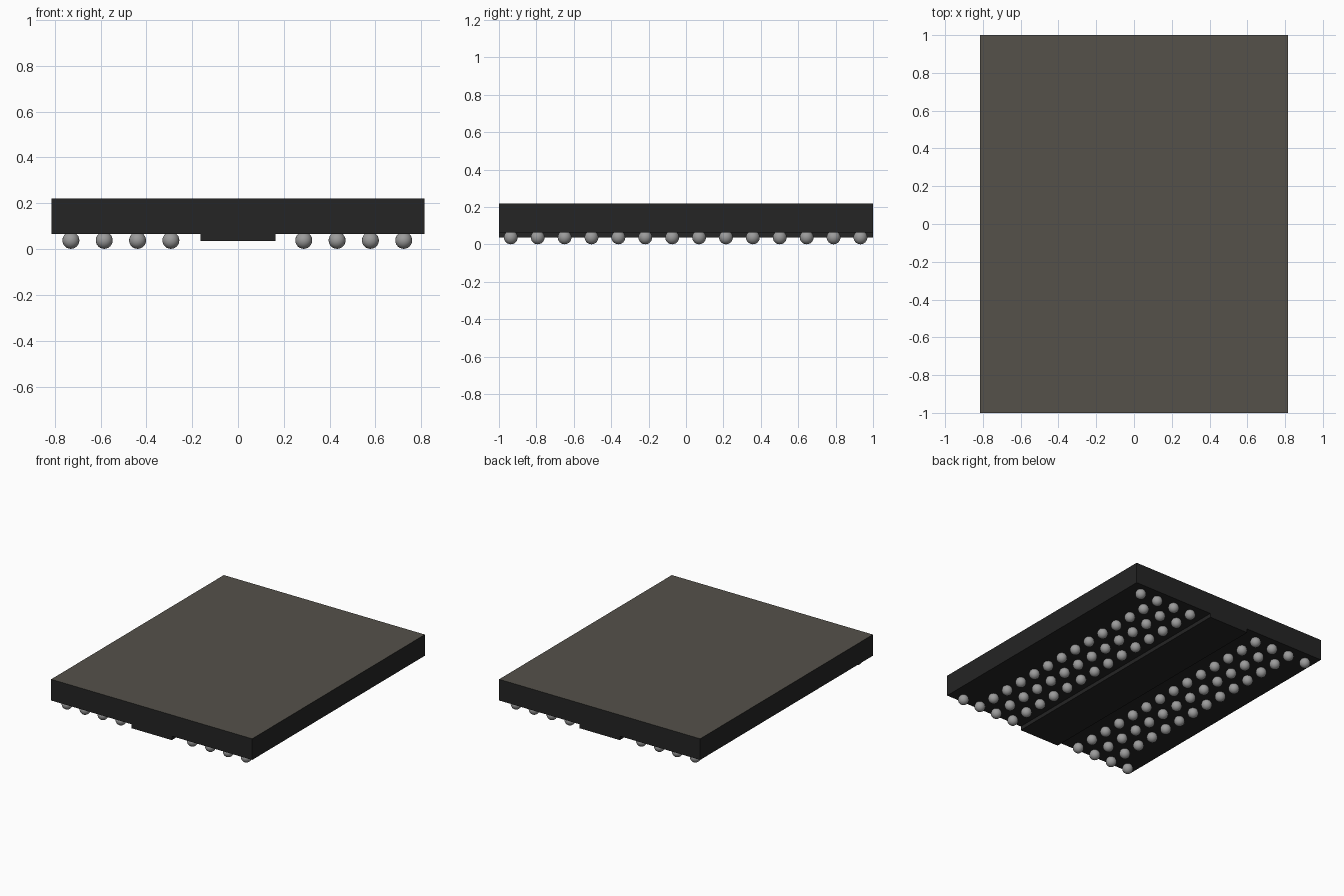
import bpy
import bmesh
from mathutils import Matrix

cube = bpy.data.objects.get("Cube")
if cube:
    bpy.data.objects.remove(cube, do_unlink=True)


def material(name, color):
    mat = bpy.data.materials.new(name)
    mat.use_nodes = True
    mat.diffuse_color = (*color, 1)
    mat.node_tree.nodes["Principled BSDF"].inputs["Base Color"].default_value = (*color, 1)
    return mat


black = material("black resin", (0.018, 0.018, 0.018))
taupe = material("taupe top", (0.09, 0.082, 0.068))
solder = material("grey solder", (0.33, 0.33, 0.33))


def finish(bm, name, *mats):
    mesh = bpy.data.meshes.new(name)
    bm.to_mesh(mesh)
    bm.free()
    for mat in mats:
        mesh.materials.append(mat)
    obj = bpy.data.objects.new(name, mesh)
    bpy.context.collection.objects.link(obj)
    return obj


def block(name, width, depth, low, high, *mats):
    bm = bmesh.new()
    place = Matrix.Translation((0, 0, (low + high) / 2)) @ Matrix.Diagonal((width, depth, high - low, 1))
    bmesh.ops.create_cube(bm, size=1, matrix=place)
    bm.normal_update()
    # Upward faces take the last material
    for face in bm.faces:
        face.material_index = len(mats) - 1 if face.normal.z > 0.5 else 0
    return finish(bm, name, *mats)


# Package body and raised strip below it
block("package_body", 1.63, 2, 0.065, 0.22, black, taupe)
block("underside_strip", 0.326, 2, 0.036, 0.065, black)

# Solder balls: full inner columns, outer columns only at the corners
ROWS, PITCH, RADIUS = 14, 0.1438, 0.037
bm = bmesh.new()
for side in (-1, 1):
    for col in range(4):
        for row in range(ROWS):
            if col == 3 and row not in (0, ROWS - 1):
                continue
            x = side * (0.29 + col * 0.1455) - 0.003
            y = (row - (ROWS - 1) / 2) * PITCH - 0.002
            bmesh.ops.create_uvsphere(bm, u_segments=20, v_segments=12, radius=RADIUS,
                                      matrix=Matrix.Translation((x, y, RADIUS + 0.001)))
for face in bm.faces:
    face.smooth = True
finish(bm, "solder_balls", solder)
